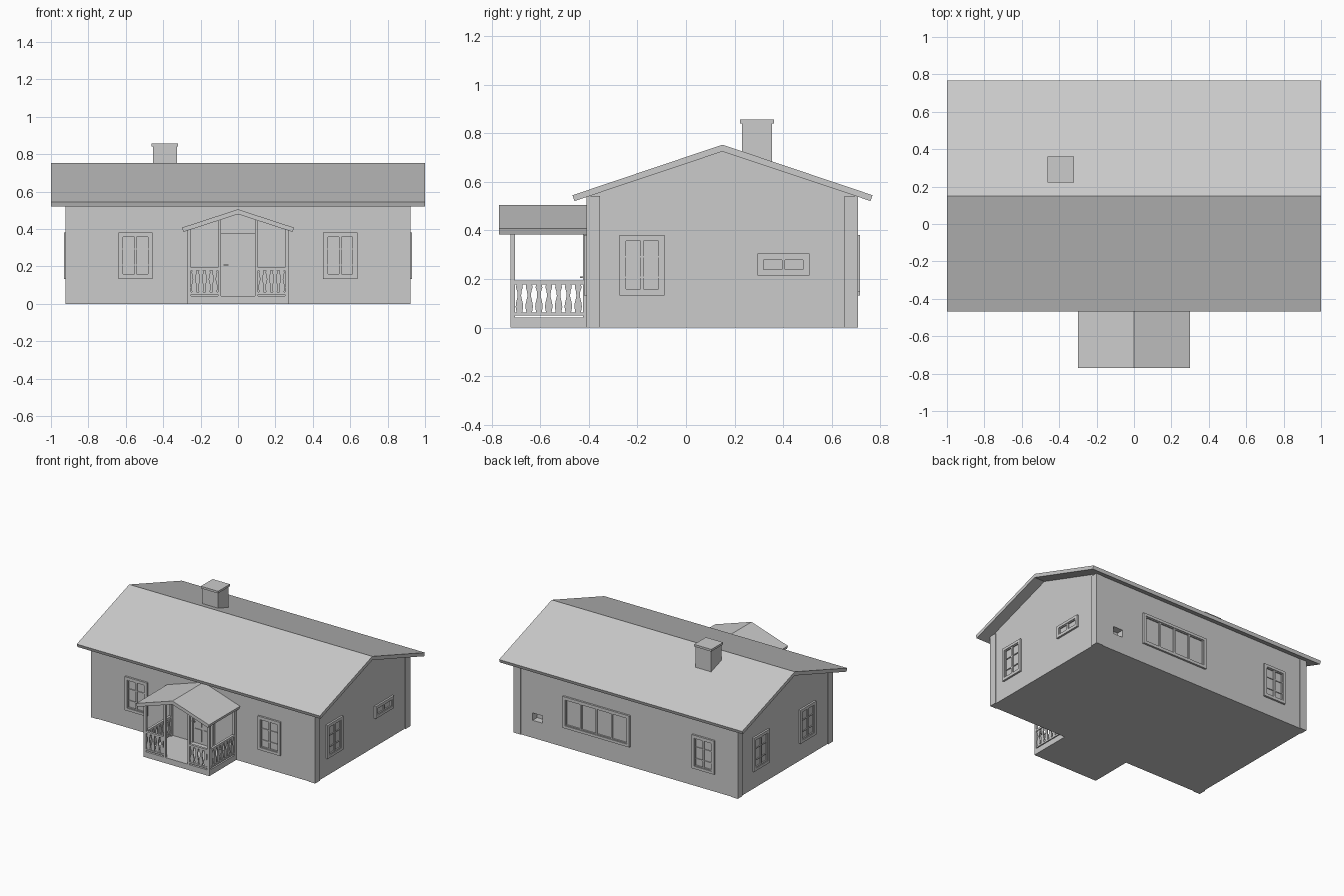
import bpy, bmesh, math
from mathutils import Matrix, Vector

if "Cube" in bpy.data.objects:
    bpy.data.objects.remove(bpy.data.objects["Cube"])


def make(name, build, loc=(0, 0, 0), rot=0):
    bm = bmesh.new()
    build(bm)
    bmesh.ops.recalc_face_normals(bm, faces=bm.faces)
    me = bpy.data.meshes.new(name)
    bm.to_mesh(me)
    bm.free()
    ob = bpy.data.objects.new(name, me)
    ob.location = loc
    ob.rotation_euler.z = rot
    bpy.context.collection.objects.link(ob)
    return ob


def add_box(bm, x0, x1, y0, y1, z0, z1):
    m = Matrix.Translation(((x0 + x1) / 2, (y0 + y1) / 2, (z0 + z1) / 2))
    bmesh.ops.create_cube(bm, size=1, matrix=m @ Matrix.Diagonal((x1 - x0, y1 - y0, z1 - z0, 1)))


def box(name, *b):
    return make(name, lambda bm: add_box(bm, *b))


def add_prism(bm, pts, axis, a, b):
    # 2D profile (horizontal, z) extruded along x or y from a to b
    co = lambda p: (a, p[0], p[1]) if axis == 'x' else (p[0], a, p[1])
    f = bm.faces.new([bm.verts.new(co(p)) for p in pts])
    r = bmesh.ops.extrude_face_region(bm, geom=[f])
    d = Vector((b - a, 0, 0) if axis == 'x' else (0, b - a, 0))
    bmesh.ops.translate(bm, vec=d, verts=[v for v in r['geom'] if isinstance(v, bmesh.types.BMVert)])


def prism(name, pts, axis, a, b):
    return make(name, lambda bm: add_prism(bm, pts, axis, a, b))


# House body with a small vent recess in the back wall
FRONT, BACK, SIDE = -0.405, 0.703, 0.915
walls = prism("house_walls", [(FRONT, 0), (BACK, 0), (BACK, 0.545), (0.15, 0.735), (FRONT, 0.545)],
              'x', -SIDE, SIDE)
cutter = box("vent_cutter", 0.69, 0.77, 0.65, 0.75, 0.13, 0.185)
cutter.hide_render = True
cutter.hide_viewport = True
cutter.display_type = 'WIRE'
mod = walls.modifiers.new("vent", 'BOOLEAN')
mod.operation = 'DIFFERENCE'
mod.object = cutter
mod.solver = 'EXACT'

# Corner boards
for sx in (-1, 1):
    for y0, y1, n in ((-0.41, -0.355, "front"), (0.653, 0.708, "back")):
        x0, x1 = sorted((sx * 0.867, sx * 0.922))
        box(f"corner_board_{n}", x0, x1, y0, y1, 0, 0.542)

# Main roof and chimney
prism("main_roof", [(-0.467, 0.545), (0.15, 0.753), (0.768, 0.545), (0.76, 0.521),
                    (0.15, 0.725), (-0.459, 0.521)], 'x', -1, 1)
box("chimney", -0.455, -0.326, 0.231, 0.354, 0.62, 0.842)
box("chimney_cap", -0.462, -0.32, 0.223, 0.362, 0.84, 0.856)


# Windows: casing, sashes and glazing bars in local space facing -y
def window(name, loc, rot, w, h, cols, bars=(), casing=0.02):
    def build(bm):
        def ring(x0, x1, z0, z1, t, d):
            add_box(bm, x0, x0 + t, -d, 0.005, z0, z1)
            add_box(bm, x1 - t, x1, -d, 0.005, z0, z1)
            add_box(bm, x0 + t, x1 - t, -d, 0.005, z0, z0 + t)
            add_box(bm, x0 + t, x1 - t, -d, 0.005, z1 - t, z1)
        ring(-w / 2, w / 2, 0, h, casing, 0.014)
        pw = (w - 2 * casing) / cols
        for i in range(cols):
            x0 = -w / 2 + casing + i * pw
            ring(x0, x0 + pw, casing, h - casing, 0.006, 0.009)
            for z in bars:
                add_box(bm, x0 + 0.006, x0 + pw - 0.006, -0.006, 0.005, z - 0.003, z + 0.003)
    make(name, build, loc, rot)


Q = math.pi / 2
BARS = (0.075, 0.16)
window("front_window_left", (-0.548, FRONT, 0.132), 0, 0.184, 0.25, 2, BARS)
window("front_window_right", (0.547, FRONT, 0.132), 0, 0.184, 0.25, 2, BARS)
window("right_window", (SIDE, -0.181, 0.132), Q, 0.186, 0.25, 2, BARS)
window("right_small_window", (SIDE, 0.401, 0.214), Q, 0.214, 0.091, 2)
window("back_window", (-0.64, BACK, 0.132), 2 * Q, 0.184, 0.25, 2, BARS)
window("back_wide_window", (0.24, BACK, 0.148), 2 * Q, 0.55, 0.234, 4)
window("left_window_back", (-SIDE, 0.434, 0.132), -Q, 0.186, 0.25, 2, BARS)
window("left_window_front", (-SIDE, -0.113, 0.132), -Q, 0.186, 0.25, 2, BARS)

# Front door with frame, six raised panels and a handle
FLOOR = 0.042
box("door_leaf", -0.08, 0.08, FRONT - 0.006, FRONT + 0.01, FLOOR, 0.365)
for s in (-1, 1):
    x0, x1 = sorted((s * 0.08, s * 0.093))
    box("door_jamb", x0, x1, FRONT - 0.014, FRONT + 0.01, FLOOR, 0.378)
box("door_head", -0.08, 0.08, FRONT - 0.014, FRONT + 0.01, 0.365, 0.378)
for z0, z1 in ((0.062, 0.15), (0.17, 0.257), (0.277, 0.352)):
    for s in (-1, 1):
        x0, x1 = sorted((s * 0.01, s * 0.067))
        box("door_panel", x0, x1, FRONT - 0.011, FRONT, z0, z1)
box("door_handle_stem", -0.075, -0.07, -0.432, -0.41, 0.205, 0.211)
box("door_handle_grip", -0.077, -0.05, -0.437, -0.431, 0.205, 0.211)

# Porch deck and roof
box("porch_deck", -0.27, 0.27, -0.723, -0.4, 0, FLOOR)
prism("porch_roof", [(-0.3, 0.407), (0, 0.505), (0.3, 0.407), (0.292, 0.384),
                     (0, 0.479), (-0.292, 0.384)], 'y', -0.77, -0.4)


# Flat vase-shaped balusters between two rails, along x or y
def railing(name, axis, a, b, centre, count):
    half = [(0.011, 0.06), (0.0155, 0.085), (0.014, 0.1), (0.007, 0.13), (0.009, 0.15), (0.014, 0.165), (0.011, 0.182)]
    t = 0.004

    def build(bm):
        for z0, z1, w in ((0.05, 0.062, 0.007), (0.178, 0.193, 0.009)):
            if axis == 'x':
                add_box(bm, a, b, centre - w, centre + w, z0, z1)
            else:
                add_box(bm, centre - w, centre + w, a, b, z0, z1)
        for i in range(count):
            u = a + (b - a) * (i + 0.5) / count
            pts = [(u + w, z) for w, z in half] + [(u - w, z) for w, z in reversed(half)]
            add_prism(bm, pts, 'y' if axis == 'x' else 'x', centre - t, centre + t)
    make(name, build)


# Mirrored porch posts and railings
for s in (-1, 1):
    side = "left" if s < 0 else "right"
    x0, x1 = sorted((s * 0.252, s * 0.27))
    box(f"porch_corner_post_{side}", x0, x1, -0.723, -0.705, FLOOR, 0.396)
    box(f"porch_wall_post_{side}", x0, x1, -0.425, -0.4, FLOOR, 0.396)
    i0, i1 = sorted((s * 0.09, s * 0.107))
    box(f"porch_inner_post_{side}", i0, i1, -0.723, -0.705, FLOOR, 0.452)
    railing(f"side_railing_{side}", 'y', -0.706, -0.424, s * 0.261, 7)
    f0, f1 = sorted((s * 0.106, s * 0.253))
    railing(f"front_railing_{side}", 'x', f0, f1, -0.714, 4)
